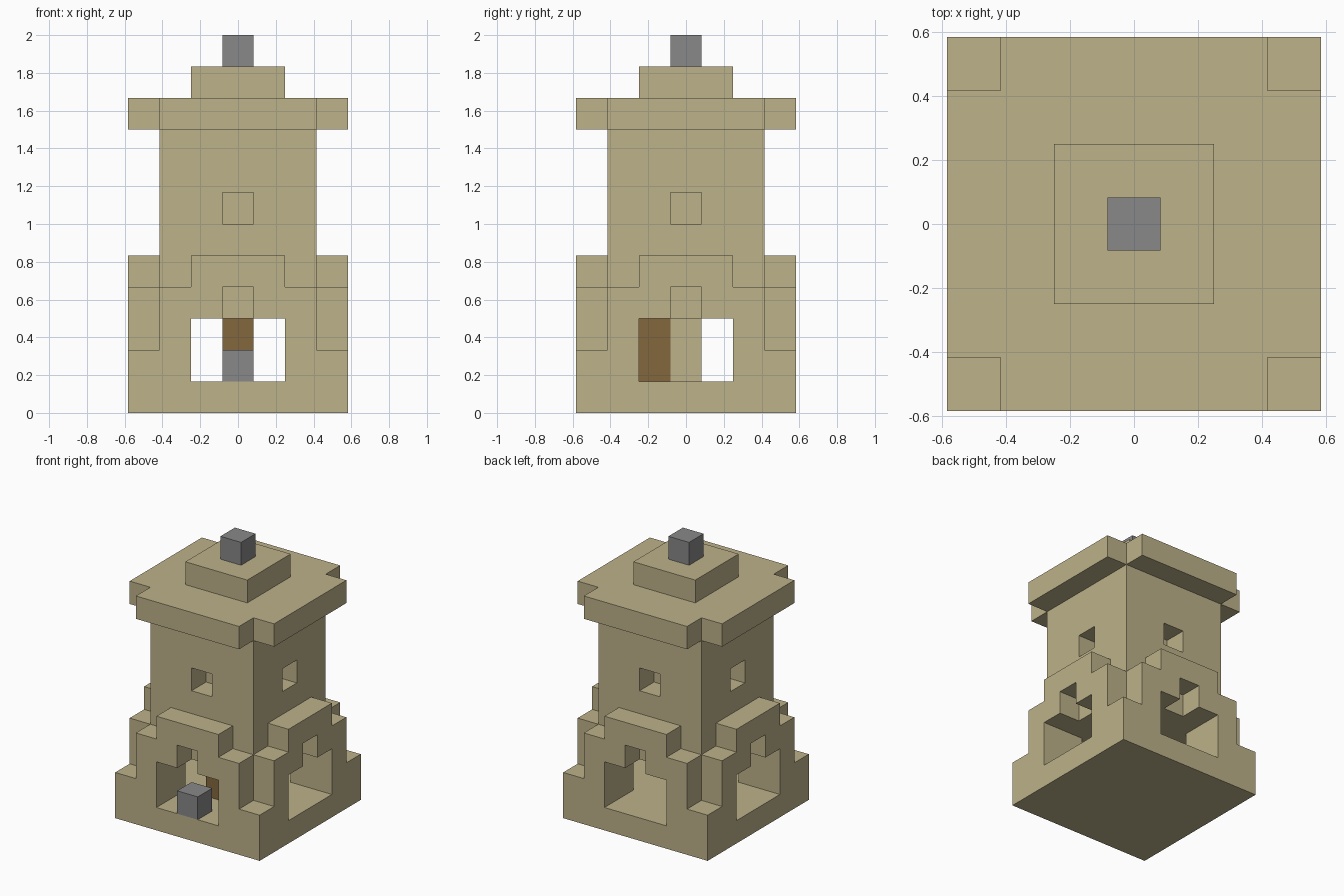
import bpy, bmesh

cube = bpy.data.objects.get("Cube")
if cube:
    bpy.data.objects.remove(cube, do_unlink=True)

U = 1 / 6  # size of one block


def material(name, rgb):
    m = bpy.data.materials.new(name)
    m.use_nodes = True
    m.diffuse_color = (*rgb, 1)
    m.node_tree.nodes["Principled BSDF"].inputs["Base Color"].default_value = (*rgb, 1)
    return m


sandstone = material("sandstone", (0.51, 0.445, 0.255))
grey = material("grey_stone", (0.246, 0.246, 0.246))
brown = material("brown_wood", (0.223, 0.136, 0.048))


def quarters(points):
    """Repeat a quarter outline four times around the centre."""
    outline = []
    for _ in range(4):
        outline += points
        points = [(-y, x) for x, y in points]
    return outline


def rect(x0, x1, y0, y1):
    return [(x0, y0), (x1, y0), (x1, y1), (x0, y1)]


def square(a):
    return quarters([(a, a)])


def cross(reach, arm):
    return quarters([(reach, -arm), (reach, arm), (arm, arm)])


def prism(name, outlines, z0, z1, mat):
    """Extrude flat outlines, given in blocks, from z0 up to z1."""
    bm = bmesh.new()
    for outline in outlines:
        face = bm.faces.new([bm.verts.new((x * U, y * U, z0 * U)) for x, y in outline])
        ext = bmesh.ops.extrude_face_region(bm, geom=[face], use_keep_orig=True)
        top = [g for g in ext["geom"] if isinstance(g, bmesh.types.BMVert)]
        bmesh.ops.translate(bm, verts=top, vec=(0, 0, (z1 - z0) * U))
    bmesh.ops.recalc_face_normals(bm, faces=bm.faces[:])
    mesh = bpy.data.meshes.new(name)
    bm.to_mesh(mesh)
    bm.free()
    mesh.materials.append(mat)
    ob = bpy.data.objects.new(name, mesh)
    bpy.context.collection.objects.link(ob)
    return ob


def cut(ob, *cutters):
    """Subtract the cutters and bake the result."""
    for c in cutters:
        mod = ob.modifiers.new("cut", 'BOOLEAN')
        mod.operation = 'DIFFERENCE'
        mod.solver = 'EXACT'
        mod.object = c
    bpy.context.view_layer.update()
    deps = bpy.context.evaluated_depsgraph_get()
    baked = bpy.data.meshes.new_from_object(ob.evaluated_get(deps))
    ob.modifiers.clear()
    ob.data = baked


# Cutters: crossing passages, one-block slots above them, upper windows
def openings(name, inner, z0, z1):
    sides = []
    slot = rect(inner, 4, -0.5, 0.5)
    for _ in range(4):
        sides.append(slot)
        slot = [(-y, x) for x, y in slot]
    return prism(name, sides, z0, z1, sandstone)


passage = prism("passage_cutter", [cross(4, 1.5)], 1, 3, sandstone)
slots = openings("slot_cutter", 2.5, 2.5, 4.1)
windows = openings("window_cutter", 1.5, 6, 7)

# Lower storey
base = prism("base", [square(3.5)], 0, 2, sandstone)
cut(base, passage)
walls = prism("lower_walls", [cross(3.5, 2.5)], 2, 4, sandstone)
cut(walls, passage, slots)
gable = quarters([(2.5, -1.5), (3.5, -1.5), (3.5, 1.5), (2.5, 1.5), (2.5, 2.5)])
prism("gables", [gable], 4, 5, sandstone)

# Tower and roof
shaft = prism("tower_shaft", [square(2.5)], 5, 9, sandstone)
cut(shaft, windows)
prism("roof_slab", [cross(3.5, 2.5)], 9, 10, sandstone)
prism("roof_cap", [square(1.5)], 10, 11, sandstone)
prism("finial", [square(0.5)], 11, 12, grey)

# Inside the passage
prism("centre_column", [square(0.5)], 1, 3, sandstone)
prism("wooden_door", [rect(-0.5, 0.5, -1.5, -0.5)], 1, 3, brown)
prism("front_step", [rect(-0.5, 0.5, -3.5, -2.5)], 1, 2, grey)

for c in (passage, slots, windows):
    bpy.data.objects.remove(c, do_unlink=True)
